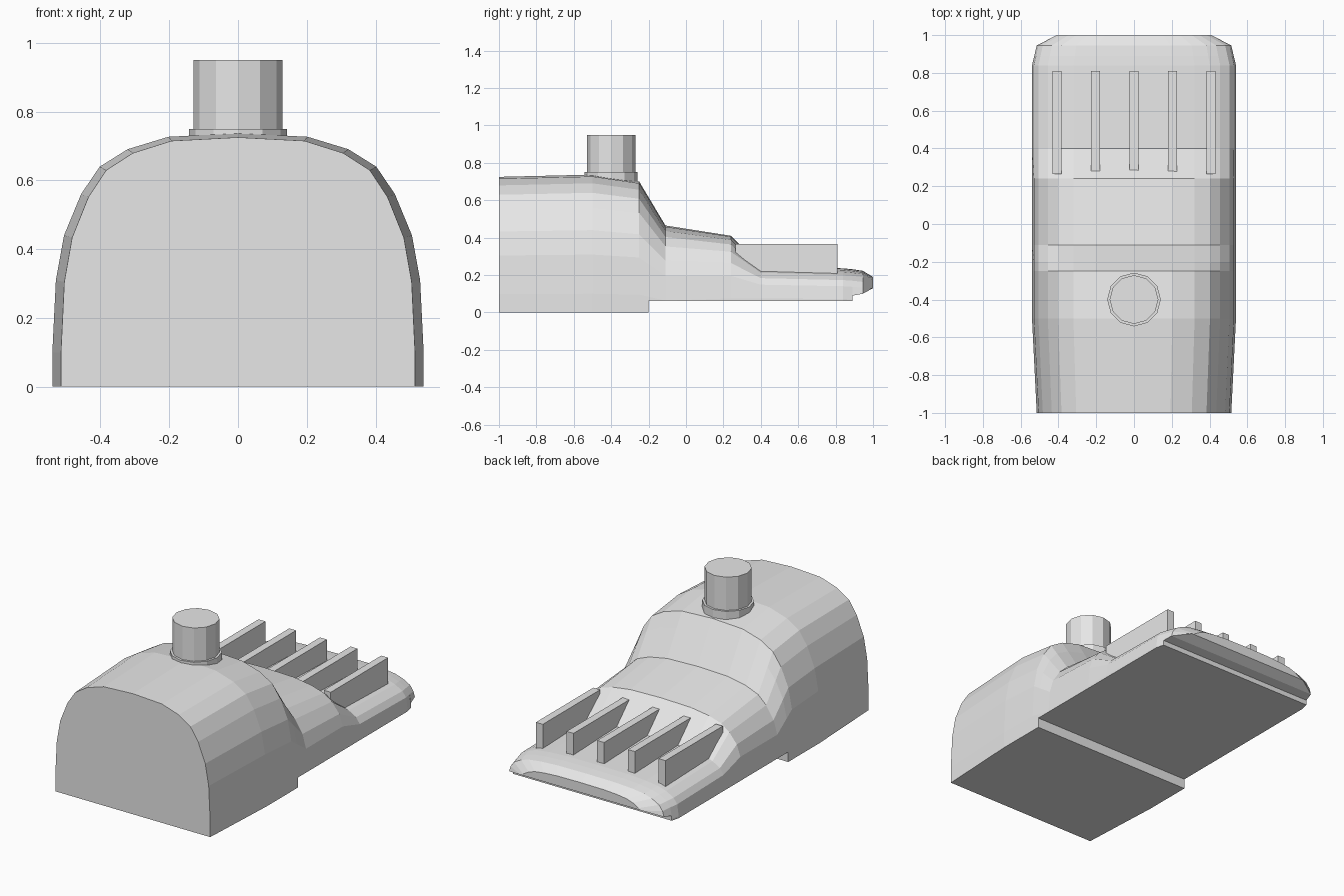
import bpy, bmesh, math
from mathutils import Matrix

if "Cube" in bpy.data.objects:
    bpy.data.objects.remove(bpy.data.objects["Cube"])

grey = bpy.data.materials.new("light_grey")
grey.diffuse_color = (0.8, 0.8, 0.8, 1)
grey.use_nodes = True
grey.node_tree.nodes["Principled BSDF"].inputs["Base Color"].default_value = grey.diffuse_color


def finish(name, bm):
    bmesh.ops.recalc_face_normals(bm, faces=bm.faces)
    mesh = bpy.data.meshes.new(name)
    bm.to_mesh(mesh)
    bm.free()
    mesh.materials.append(grey)
    obj = bpy.data.objects.new(name, mesh)
    bpy.context.collection.objects.link(obj)
    return obj


# Arched half profile: (fraction of half width, fraction of height)
HALF = [(1, 0), (1, 0.136), (0.981, 0.42), (0.937, 0.597), (0.845, 0.76),
        (0.745, 0.868), (0.594, 0.937), (0.375, 0.986), (0, 1)]
PROFILE = HALF + [(-x, z) for x, z in reversed(HALF[:-1])]

# Body stations: y, half width, top, bottom, squareness exponent
STATIONS = [
    (-1.00, 0.515, 0.725, 0.00, 1.0),
    (-0.50, 0.540, 0.737, 0.00, 1.0),
    (-0.25, 0.540, 0.700, 0.00, 1.0),
    (-0.20, 0.540, 0.616, 0.00, 1.0),
    (-0.20, 0.540, 0.616, 0.06, 1.0),
    (-0.11, 0.540, 0.465, 0.06, 1.0),
    (0.24, 0.540, 0.410, 0.06, 0.85),
    (0.40, 0.540, 0.250, 0.06, 0.6),
    (0.84, 0.540, 0.236, 0.06, 0.6),
    (0.89, 0.528, 0.231, 0.06, 0.6),
    (0.89, 0.528, 0.231, 0.09, 0.6),
    (0.945, 0.515, 0.223, 0.10, 0.6),
    (1.00, 0.410, 0.190, 0.13, 0.6),
]

# Body: loft the arch through the stations
bm = bmesh.new()
rings = [[bm.verts.new((w * px, y, max(b, top * pz ** p))) for px, pz in PROFILE]
         for y, w, top, b, p in STATIONS]
n = len(PROFILE)
for r0, r1 in zip(rings, rings[1:]):
    for i in range(n):
        j = (i + 1) % n
        bm.faces.new((r0[i], r0[j], r1[j], r1[i]))
bm.faces.new(rings[0])
bm.faces.new(rings[-1])
bmesh.ops.remove_doubles(bm, verts=bm.verts, dist=0.0005)
finish("body", bm)


# Round button and its collar
def cylinder(name, radius, z0, z1):
    bm = bmesh.new()
    bmesh.ops.create_cone(bm, cap_ends=True, segments=12, radius1=radius, radius2=radius,
                          depth=z1 - z0,
                          matrix=Matrix.Translation((0, -0.4, (z0 + z1) / 2))
                          @ Matrix.Rotation(math.pi / 2, 4, 'Z'))
    finish(name, bm)


cylinder("button", 0.129, 0.66, 0.95)
cylinder("button_collar", 0.142, 0.65, 0.75)

# Five upright ribs on the low rear deck
for k in range(5):
    bm = bmesh.new()
    bmesh.ops.create_cube(bm, size=1, matrix=Matrix.Translation(((k - 2) * 0.204, 0.538, 0.2425))
                          @ Matrix.Diagonal((0.046, 0.545, 0.245, 1)))
    finish(f"rib_{k + 1}", bm)
